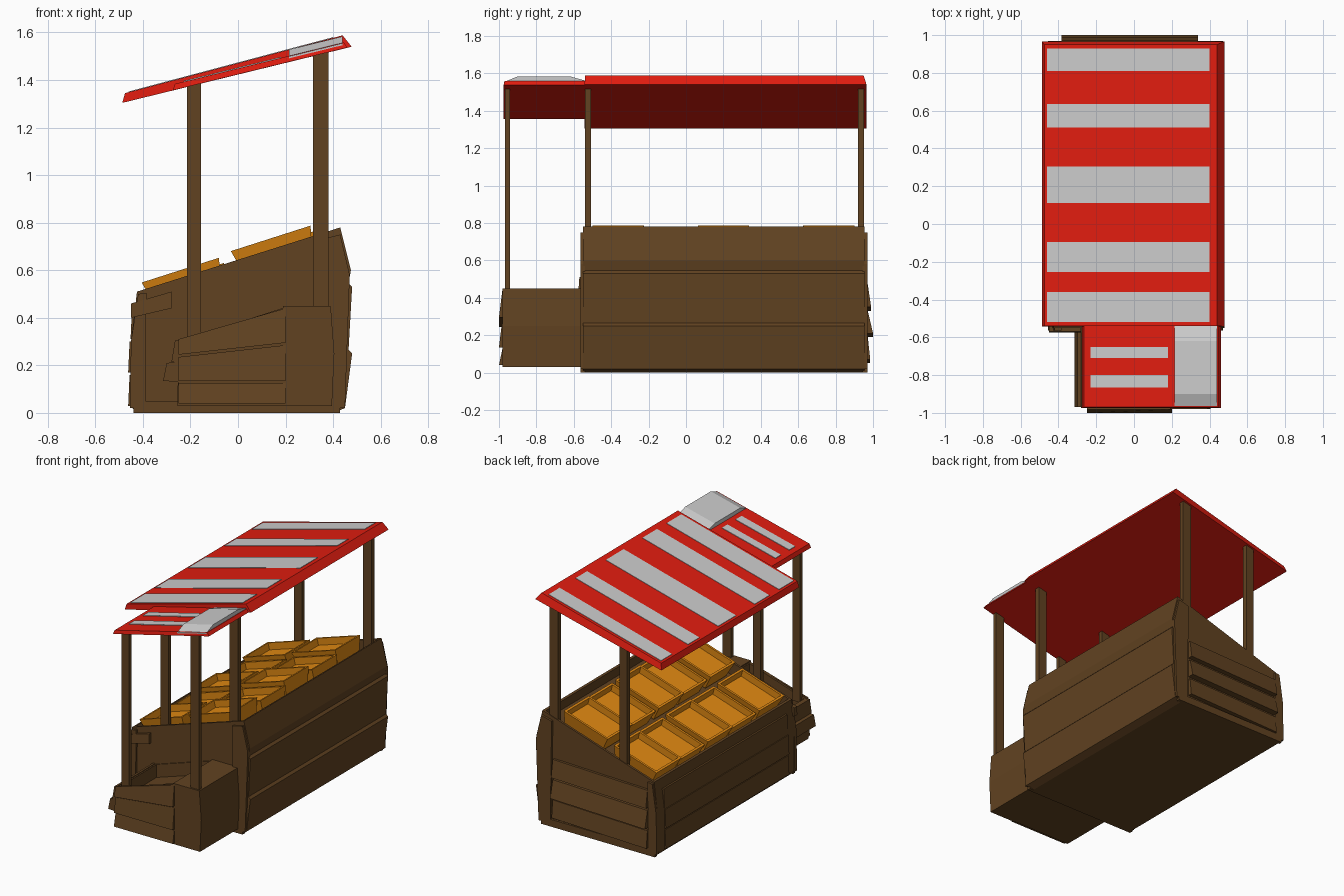
import bpy, bmesh

if "Cube" in bpy.data.objects:
    bpy.data.objects.remove(bpy.data.objects["Cube"])


def material(name, rgb):
    m = bpy.data.materials.new(name)
    m.diffuse_color = (*rgb, 1)
    m.use_nodes = True
    m.node_tree.nodes["Principled BSDF"].inputs["Base Color"].default_value = m.diffuse_color
    return m


WOOD = material("wood", (0.12, 0.055, 0.015))
RED = material("red_cloth", (0.75, 0.012, 0.005))
ORANGE = material("crate_wood", (0.75, 0.25, 0.006))


def finish(name, bm, mat):
    bmesh.ops.recalc_face_normals(bm, faces=bm.faces)
    me = bpy.data.meshes.new(name)
    bm.to_mesh(me)
    bm.free()
    ob = bpy.data.objects.new(name, me)
    if mat:
        me.materials.append(mat)
    bpy.context.collection.objects.link(ob)
    return ob


def loft(name, a, b, mat, hollow=None):
    """Solid between two matching rings; hollow = (face index, rim, depth vector)."""
    bm = bmesh.new()
    va, vb = [bm.verts.new(p) for p in a], [bm.verts.new(p) for p in b]
    n = len(a)
    sides = [bm.faces.new((va[i], va[(i + 1) % n], vb[(i + 1) % n], vb[i])) for i in range(n)]
    caps = [bm.faces.new(va), bm.faces.new(vb)]
    bmesh.ops.recalc_face_normals(bm, faces=bm.faces)
    if hollow:
        idx, rim, depth = hollow
        top = caps[1] if idx == -1 else sides[idx]
        bmesh.ops.inset_region(bm, faces=[top], thickness=rim)
        ext = bmesh.ops.extrude_face_region(bm, geom=[top])
        bmesh.ops.translate(bm, vec=depth, verts=[v for v in ext["geom"] if isinstance(v, bmesh.types.BMVert)])
        if top.is_valid:
            bmesh.ops.delete(bm, geom=[top], context='FACES_ONLY')
    return finish(name, bm, mat)


def prism(name, prof, y0, y1, mat, hollow=None):
    return loft(name, [(x, y0, z) for x, z in prof], [(x, y1, z) for x, z in prof], mat, hollow)


def end_plank(name, x0, x1, lo, hi, y, out, lip):
    """Lapped board on a front or back face, thicker at its lower edge."""
    inner = [(x0, y, lo[0]), (x1, y, lo[1]), (x1, y, hi[1]), (x0, y, hi[0])]
    outer = [(x0, out, lo[0]), (x1, out, lo[1]), (x1, lip, hi[1]), (x0, lip, hi[0])]
    return loft(name, inner, outer, WOOD)


# Main counter body: right side is three lapped boards, top is a recessed sloping tray
body = [(-0.425, 0.51), (0.43, 0.78), (0.475, 0.60), (0.465, 0.545), (0.48, 0.53),
        (0.465, 0.265), (0.48, 0.25), (0.45, 0.02), (0.40, 0.0), (-0.43, 0.0), (-0.45, 0.03), (-0.45, 0.30)]
prism("counter_body", body, -0.55, 0.955, WOOD, (0, 0.022, (0.025, 0, -0.08)))

# Corner strips framing the two ends
for y0, y1, tag in ((-0.565, -0.54, "front"), (0.945, 0.97, "back")):
    prism(tag + "_left_corner", [(-0.455, 0.02), (-0.39, 0.02), (-0.385, 0.505), (-0.42, 0.50), (-0.45, 0.3)], y0, y1, WOOD)
    prism(tag + "_right_corner", [(0.36, 0.02), (0.45, 0.02), (0.47, 0.58), (0.43, 0.75), (0.35, 0.73)], y0, y1, WOOD)
    prism(tag + "_sill", [(-0.44, 0.0), (0.43, 0.0), (0.43, 0.05), (-0.44, 0.05)], y0, y1, WOOD)

# Lapped boards on the back end and left side
for i, z in enumerate((0.05, 0.19, 0.33)):
    end_plank(f"back_plank_{i}", -0.385, 0.34, (z, z + 0.02), (z + 0.12, z + 0.14), 0.95,
              (0.985, 1.0, 0.99)[i], 0.972)
    x = (-0.462, -0.462, -0.452)[i]
    prism(f"left_plank_{i}", [(-0.42, z - 0.02), (x, z - 0.02), (x + 0.006, z + 0.11), (-0.42, z + 0.11)],
          -0.47, 0.88, WOOD)
end_plank("front_upper_plank", -0.45, -0.28, (0.40, 0.44), (0.46, 0.51), -0.54, -0.575, -0.57)

# Side annex: open sloping bin and a closed block beside it
bin_prof = [(-0.25, 0.30), (0.20, 0.445), (0.20, 0.03), (-0.255, 0.03)]
prism("annex_bin", bin_prof, -0.975, -0.54, WOOD, (0, 0.025, (0, 0, -0.09)))
block = [(0.19, 0.45), (0.39, 0.45), (0.405, 0.25), (0.395, 0.03), (0.19, 0.03)]
prism("annex_block", block, -0.98, -0.54, WOOD)
for i, (lo, hi) in enumerate((((0.04, 0.04), (0.125, 0.125)), ((0.135, 0.135), (0.235, 0.285)),
                              ((0.245, 0.295), (0.31, 0.44)))):
    end_plank(f"annex_front_plank_{i}", -0.25, 0.20, lo, hi, -0.97, -1.0, -0.982)
prism("annex_side_plank_low", [(-0.25, 0.13), (-0.315, 0.135), (-0.30, 0.21), (-0.25, 0.215)], -0.97, -0.55, WOOD)
prism("annex_side_plank_high", [(-0.25, 0.215), (-0.28, 0.215), (-0.265, 0.305), (-0.25, 0.305)], -0.975, -0.55, WOOD)


# Roof underside height
def under(x):
    return 1.305 + 0.245 * (x + 0.485)


# Six posts
for j, (y, t) in enumerate(((-0.955, 0.013), (-0.525, 0.016), (0.935, 0.016))):
    for side, x0, x1, base in (("left", -0.215, -0.155, 0.28), ("right", 0.315, 0.38, 0.42)):
        prism(f"{side}_post_{j}", [(x0, base), (x1, base), (x1, under(x1) + 0.012), (x0, under(x0) + 0.012)],
              y - t, y + t, WOOD)

# Crates: two sloping rows of five open trays, every other one sitting lower
for row, (xa, xb) in enumerate(((-0.405, -0.08), (-0.03, 0.305))):
    for k in range(5):
        y0 = -0.5 + 0.2815 * k
        odd = k % 2
        dx, dz = 0.02 * odd, -0.022 * odd - 0.012 * (1 - row)

        def ring(off, shrink):
            s = shrink
            return [(x + dx - off * 0.3, y, 0.69 + 0.32 * x + dz + off)
                    for x, y in ((xa + s, y0 + s), (xb - s, y0 + s), (xb - s, y0 + 0.275 - s), (xa + s, y0 + 0.275 - s))]
        loft(f"crate_{row}_{k}", ring(-0.11, 0.025), ring(0.0, 0.0), ORANGE, (-1, 0.022, (0.012, 0, -0.045)))


# Main awning with bevelled edges
def slope_ring(x0, x1, y0, y1, z0, z1):
    return [(x0, y0, z0), (x1, y0, z1), (x1, y1, z1), (x0, y1, z0)]


loft("main_roof", slope_ring(-0.487, 0.478, -0.542, 0.965, 1.304, 1.54),
     slope_ring(-0.475, 0.44, -0.54, 0.95, 1.345, 1.588), RED)


def main_top(x):
    return 1.345 + 0.2656 * (x + 0.475)


for i, (y0, y1) in enumerate(((-0.52, -0.36), (-0.255, -0.095), (0.11, 0.305), (0.51, 0.635), (0.81, 0.93))):
    r = [slope_ring(-0.46, 0.40, y0, y1, main_top(-0.46) + h, main_top(0.40) + h) for h in (-0.01, 0.003)]
    loft(f"main_stripe_{i}", *r, None)

# Smaller awning over the annex, slightly lower
loft("annex_roof", slope_ring(-0.275, 0.46, -0.975, -0.535, under(-0.275), under(0.46)),
     slope_ring(-0.265, 0.445, -0.97, -0.535, under(-0.265) + 0.025, under(0.445) + 0.025), RED)
for i, (y0, y1) in enumerate(((-0.865, -0.80), (-0.71, -0.65))):
    r = [slope_ring(-0.23, 0.18, y0, y1, under(-0.23) + h, under(0.18) + h) for h in (0.01, 0.029)]
    loft(f"annex_stripe_{i}", *r, None)

# Grey cloth draped over the annex awning, with folded-down ends
drape = [(-0.972, 0.022), (-0.90, 0.052), (-0.62, 0.052), (-0.54, 0.03), (-0.54, 0.01), (-0.972, 0.01)]
loft("grey_drape", [(0.215, y, under(0.215) + h) for y, h in drape],
     [(0.44, y, under(0.44) + h) for y, h in drape], None)
